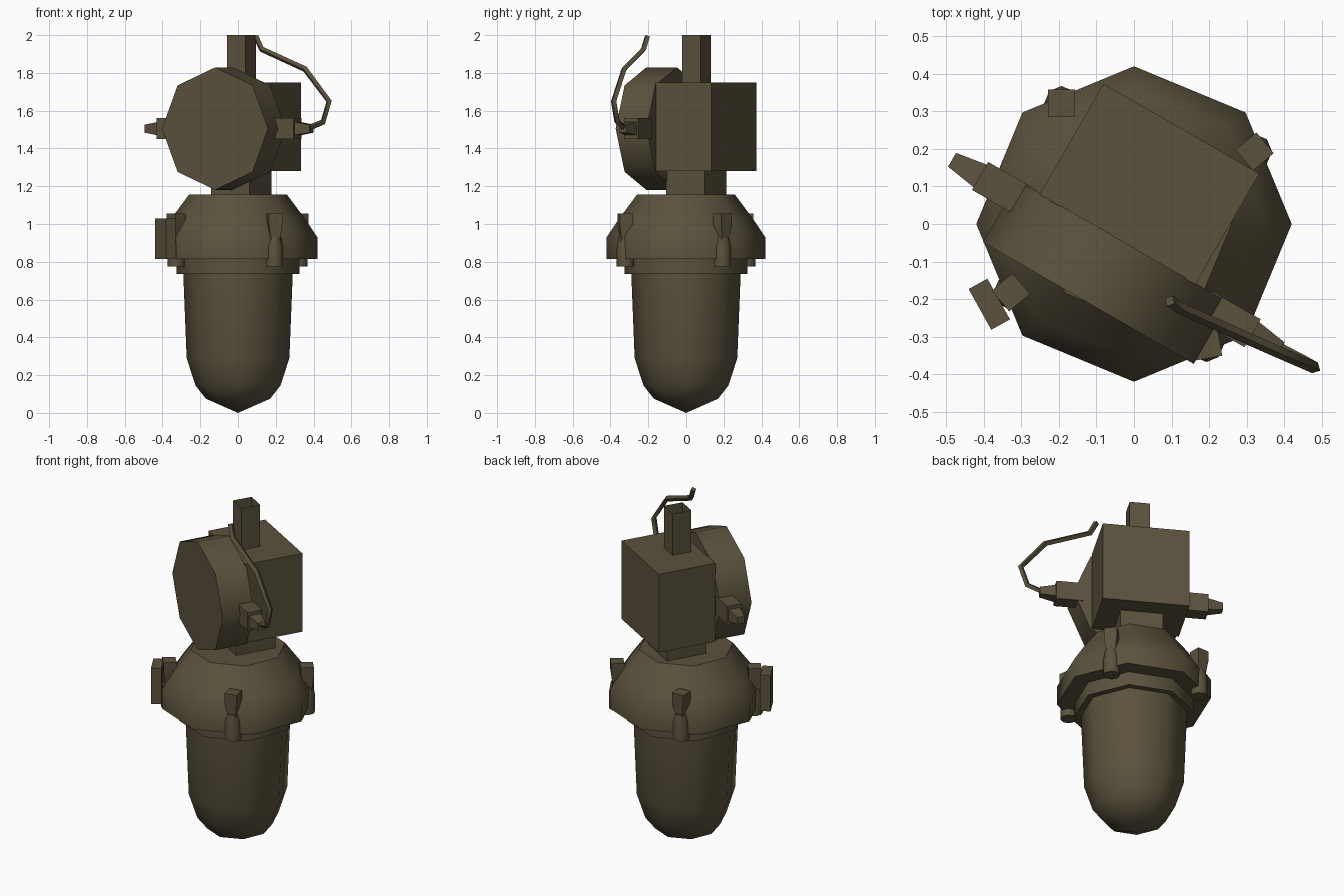
import bpy, bmesh
from math import radians, cos, sin, pi
from mathutils import Matrix

if "Cube" in bpy.data.objects:
    bpy.data.objects.remove(bpy.data.objects["Cube"])

mat = bpy.data.materials.new("olive_brown_metal")
mat.diffuse_color = (0.105, 0.085, 0.047, 1)
mat.use_nodes = True
mat.node_tree.nodes["Principled BSDF"].inputs["Base Color"].default_value = mat.diffuse_color
TURN = Matrix.Rotation(radians(-30), 4, 'Z')   # upper housing is turned 30 degrees


def finish(name, bm, matrix=Matrix()):
    bm.transform(matrix)
    bmesh.ops.recalc_face_normals(bm, faces=bm.faces)
    me = bpy.data.meshes.new(name)
    bm.to_mesh(me)
    bm.free()
    me.materials.append(mat)
    ob = bpy.data.objects.new(name, me)
    bpy.context.collection.objects.link(ob)
    return ob


def lathe(name, profile, sides=8, start=0.0, matrix=Matrix(), caps=(True, True)):
    """Stack of regular polygons from (radius, z) pairs; radius 0 makes a tip."""
    bm = bmesh.new()
    rings = []
    for r, z in profile:
        n = sides if r else 1
        rings.append([bm.verts.new((r * cos(start + 2 * pi * i / sides),
                                    r * sin(start + 2 * pi * i / sides), z)) for i in range(n)])
    for a, b in zip(rings, rings[1:]):
        for i in range(sides):
            j = (i + 1) % sides
            if len(a) == 1:
                bm.faces.new((a[0], b[j], b[i]))
            else:
                bm.faces.new((a[i], a[j], b[j], b[i]))
    for ring, cap in ((rings[0], caps[0]), (rings[-1], caps[1])):
        if cap and len(ring) > 2:
            bm.faces.new(ring)
    return finish(name, bm, matrix)


def box(name, lo, hi, matrix=TURN):
    bm = bmesh.new()
    bmesh.ops.create_cube(bm, size=1)
    for v in bm.verts:
        v.co = [l + (c + 0.5) * (h - l) for c, l, h in zip(v.co, lo, hi)]
    return finish(name, bm, matrix)


# Lamp bowl, collar and dome
lathe("glass_bowl", [(0, 0), (.17, .075), (.225, .145), (.272, .29), (.29, .74)])
lathe("collar_ring", [(.325, .735), (.325, .82)])
lathe("dome", [(.42, .815), (.42, .93), (.36, 1.02), (.26, 1.155)])

# Four clamp posts around the dome
for i, (ang, twist) in enumerate([(121, 45), (31, 85), (-59, 55), (-151, 85)]):
    pos = Matrix.Translation((.375 * cos(radians(ang)), .375 * sin(radians(ang)), 0))
    lathe(f"clamp_post_{i}", [(.038, .79), (.038, .93), (.051, 1.0), (.051, 1.055)],
          4, radians(twist), pos)
    lathe(f"clamp_foot_{i}", [(.046, .775), (.046, .87), (.036, .93)], 8, 0, pos)

# Block on the side of the dome
box("side_block", (.412, -.062, .815), (.469, .062, 1.03), Matrix.Rotation(radians(-151), 4, 'Z'))

# Square neck, junction box and open stem
def square_tube(name, half_diag, z0, z1):
    lathe(name, [(half_diag, z0), (half_diag, z1)], 4, pi / 4,
          TURN @ Matrix.Translation((-.012, .057, 0)), (False, False))


square_tube("neck", .166, 1.15, 1.285)
square_tube("stem", .079, 1.75, 2.0)
box("junction_box", (-.257, -.058, 1.28), (.222, .283, 1.75))

# Octagonal cover with lugs on its diagonal corners
FACE = TURN @ Matrix.Translation((0, 0, 1.505)) @ Matrix.Rotation(radians(-90), 4, 'X')
lathe("cover", [(.324, -.243), (.324, -.055)], 8, 0, FACE)
for i in range(4):
    a = radians(45 + 90 * i)
    lug = FACE @ Matrix.Translation((.231 * cos(a), .231 * sin(a), 0))
    lathe(f"cover_lug_{i}", [(.034, -.241), (.034, -.057)], 8, pi / 8, lug)

# Cable glands, mirrored left and right
for side, name in ((-1, "left"), (1, "right")):
    u = sorted((side * .27, side * .419))
    box(f"{name}_gland", (u[0], -.137, 1.45), (u[1], -.051, 1.56))
    axis = TURN @ Matrix.Translation((0, -.094, 1.505)) @ Matrix.Rotation(side * pi / 2, 4, 'Y')
    lathe(f"{name}_gland_tip", [(.05, .415), (.03, .505)], 4, pi / 4, axis)

# Cable looping up from the right gland
cu = bpy.data.curves.new("cable", 'CURVE')
cu.dimensions = '3D'
cu.bevel_depth, cu.bevel_resolution, cu.use_fill_caps = .016, 0, True
path = [(.36, -.318, 1.503), (.45, -.365, 1.54), (.482, -.383, 1.65),
        (.355, -.328, 1.82), (.125, -.225, 1.925), (.095, -.205, 1.993)]
sp = cu.splines.new('POLY')
sp.points.add(len(path) - 1)
for p, co in zip(sp.points, path):
    p.co = (*co, 1)
cu.materials.append(mat)
cable = bpy.data.objects.new("cable", cu)
bpy.context.collection.objects.link(cable)
bpy.context.view_layer.objects.active = cable
cable.select_set(True)
bpy.ops.object.convert(target='MESH')

# Smooth the gentle edges, keep the hard ones
for ob in bpy.context.collection.objects:
    ob.select_set(True)
bpy.ops.object.shade_smooth_by_angle(angle=radians(50))
